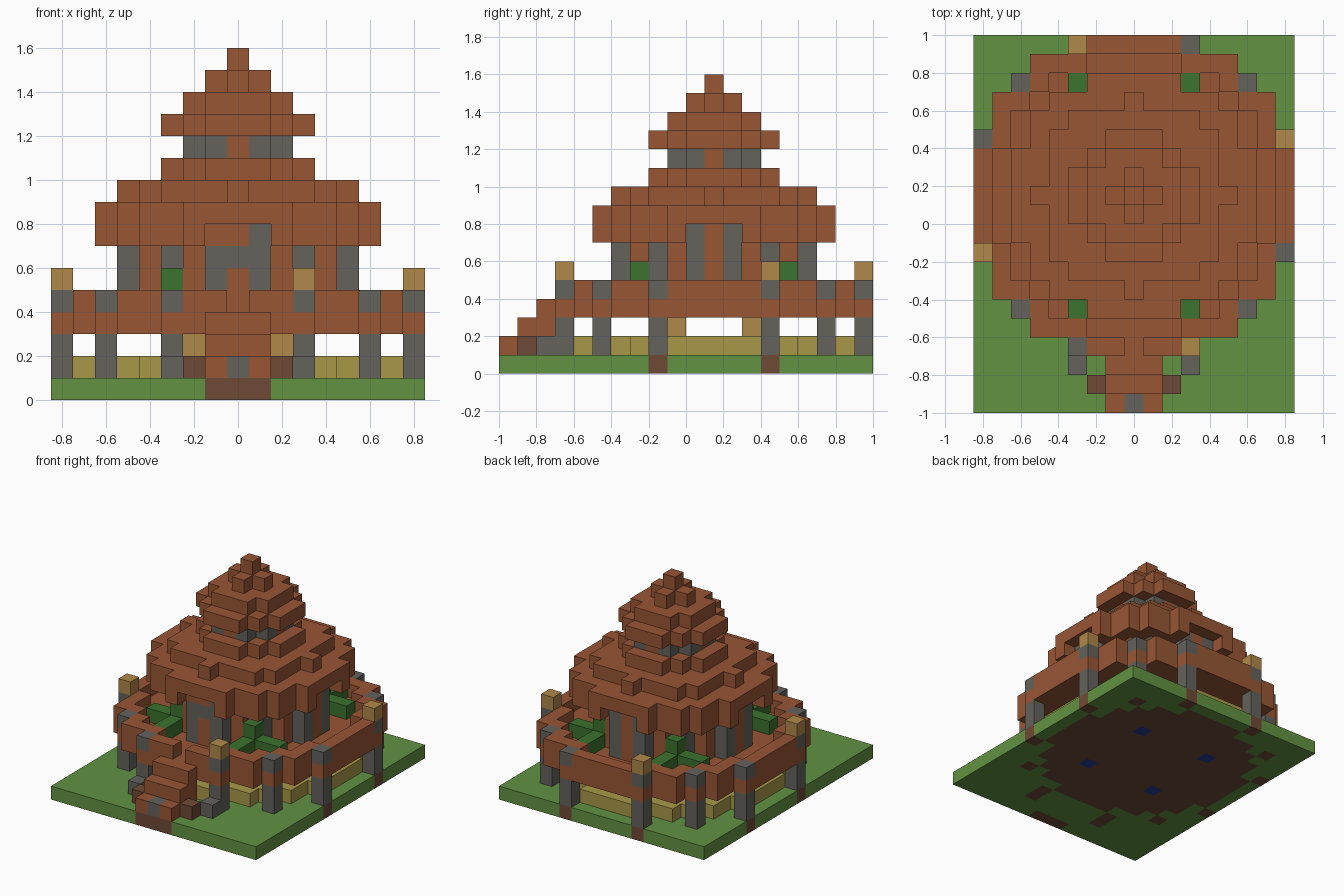
import bpy
import bmesh

UNIT = 0.1          # block size
MIDDLE_Y = 0.15     # the hut sits behind the middle of the lawn

cube = bpy.data.objects.get("Cube")
if cube:
    bpy.data.objects.remove(cube, do_unlink=True)


def linear(c):
    c /= 255
    return c / 12.92 if c < 0.04045 else ((c + 0.055) / 1.055) ** 2.4


def material(name, *rgb):
    mat = bpy.data.materials.new(name)
    mat.use_nodes = True
    colour = [linear(c) for c in rgb] + [1]
    mat.diffuse_color = colour
    mat.node_tree.nodes["Principled BSDF"].inputs["Base Color"].default_value = colour
    return mat


wood = material("red brown wood", 152, 86, 53)
stone = material("grey stone", 100, 98, 92)
grass = material("grass green", 98, 146, 66)
leaf = material("dark leaf green", 60, 114, 46)
glow = material("lamp amber", 176, 136, 72)
straw = material("crop yellow", 168, 152, 72)
soil = material("dark soil", 110, 74, 54)
blue = material("water blue", 40, 62, 150)

blocks = {}   # (x, y, z) -> (part, material)


def put(part, mat, cells, *levels):
    for x, y in cells:
        for z in levels:
            blocks[x, y, z] = (part, mat)


def disc(limit):
    """Cells whose squared distance from the hut axis is within the limit."""
    r = range(-8, 9)
    return {(x, y) for x in r for y in r if x * x + y * y <= limit}


def mirror(*cells):
    """Repeat cells in all four quadrants."""
    return {(sx * x, sy * y) for x, y in cells for sx in (1, -1) for sy in (1, -1)}


def turn(*cells):
    """Repeat cells in all eight octants."""
    return mirror(*cells, *[(y, x) for x, y in cells])


# Lawn, field soil, ponds and crops
put("lawn", grass, {(x, y) for x in range(-8, 9) for y in range(-11, 9)}, 0)
field = disc(56)
put("field_soil", soil, field, 0)
put("ponds", blue, mirror((3, 3)), 0)
put("crops", straw, field, 1)
put("under_lamps", glow, mirror((2, 2)), 2)

# Raised deck with railing, open at the front
deck = disc(74)
rail = {(x, y) for x, y in deck
        if any((x + i, y + j) not in deck for i in (-1, 0, 1) for j in (-1, 0, 1))}
put("deck", wood, deck, 3)
put("railing", wood, rail - {(0, -8)}, 4)

# Posts and lamps
posts = turn((8, 3), (6, 6))
put("post_footings", soil, posts, 0)
put("posts", stone, posts, 1, 2, 4)
put("post_lamps", glow, {(3, -8), (8, 3), (-3, 8), (-8, -3)}, 5)

# Front stairs with side blocks
row = (-1, 0, 1)
for step in range(3):
    put("stairs", wood, {(x, step - 11) for x in row}, *range(1, step + 2))
put("stair_stone", stone, {(0, -11)}, 1)
put("stair_footing", soil, {(x, -11) for x in row} | {(-3, -9), (3, -9)}, 0)
put("stair_side_soil", soil, {(-2, -10), (2, -10)}, 1)
put("stair_side_stones", stone, {(-3, -9), (3, -9)}, 1)

# Bushes on the deck
put("bushes", leaf, mirror((3, 4), (3, 5), (3, 6), (4, 4), (5, 4)), 4)
put("bushes", leaf, mirror((3, 4)), 5)

# Lower roof: hollow eaves notched on each side, then stepped discs
eaves = disc(42) - disc(25) - turn((6, 0), (6, 1), (5, 1))
put("lower_roof", wood, eaves, 7)
for level, limit in ((8, 42), (9, 25), (10, 12)):
    put("lower_roof", wood, disc(limit), level)

# Hut walls: stone pillars between wooden panels, door at the front
put("wall_panels", wood, turn((5, 0), (4, 2)), 4, 5, 6, 7)
put("wall_pillars", stone, turn((5, 1), (3, 3)), 4, 5, 6, 7)
put("door_lintel", stone, {(0, -5)}, 6)
put("door_lintel", wood, {(-1, -5)}, 7)

# Lantern storey and upper roof
put("lantern_walls", stone, disc(5), 11)
put("lantern_panels", wood, turn((2, 0)), 11)
for level, limit in ((12, 12), (13, 5), (14, 1), (15, 0)):
    put("upper_roof", wood, disc(limit), level)


# Turn blocks into one clean shell per part and colour
def build(part, mat, cells):
    bm = bmesh.new()
    for cell in cells:
        for axis in range(3):
            for side in (-1, 1):
                near = list(cell)
                near[axis] += side
                if tuple(near) in blocks:
                    continue
                corners = []
                for u, v in ((-1, -1), (1, -1), (1, 1), (-1, 1)):
                    p = list(cell)
                    p[axis] += side / 2
                    p[(axis + 1) % 3] += u / 2
                    p[(axis + 2) % 3] += v / 2
                    corners.append(bm.verts.new((p[0] * UNIT, p[1] * UNIT + MIDDLE_Y,
                                                 (p[2] + 0.5) * UNIT)))
                bm.faces.new(corners if side > 0 else corners[::-1])
    bmesh.ops.remove_doubles(bm, verts=bm.verts, dist=0.001)
    mesh = bpy.data.meshes.new(part)
    bm.to_mesh(mesh)
    bm.free()
    mesh.materials.append(mat)
    bpy.context.collection.objects.link(bpy.data.objects.new(part, mesh))


groups = {}
for cell, key in blocks.items():
    groups.setdefault(key, []).append(cell)
for (part, mat), cells in groups.items():
    build(part, mat, cells)
